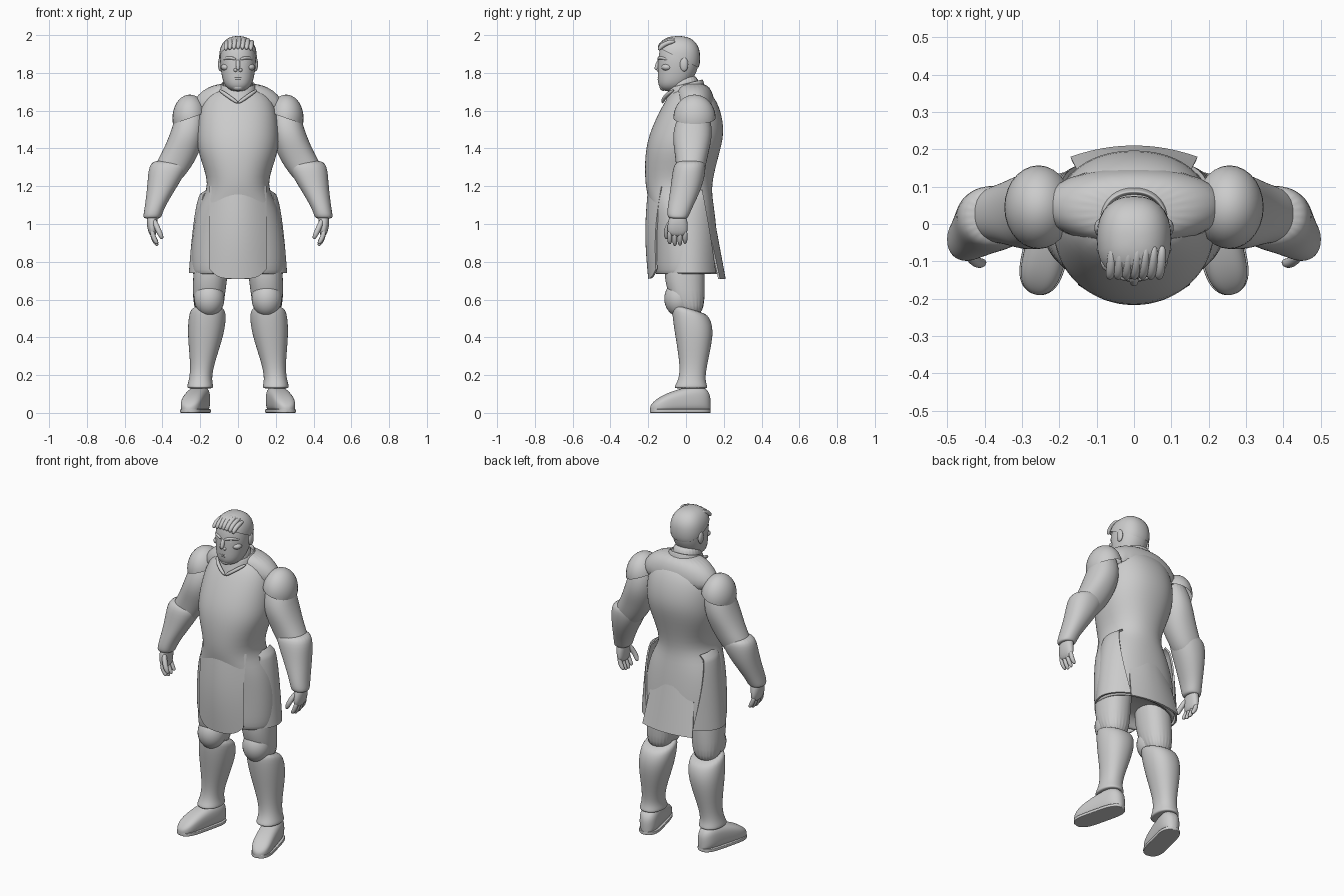
import bpy
import bmesh
from math import sin, cos, pi, copysign, radians
from mathutils import Matrix, Vector

cube = bpy.data.objects.get("Cube")
if cube:
    bpy.data.objects.remove(cube, do_unlink=True)

light_grey = bpy.data.materials.new("light_grey")
light_grey.use_nodes = True
light_grey.diffuse_color = (.6, .6, .6, 1)
for node in light_grey.node_tree.nodes:
    if node.type == "BSDF_PRINCIPLED":
        node.inputs["Base Color"].default_value = light_grey.diffuse_color


def finish(name, bm, rounding=0):
    """Turn a bmesh into a smooth shaded object."""
    bmesh.ops.recalc_face_normals(bm, faces=bm.faces[:])
    mesh = bpy.data.meshes.new(name)
    bm.to_mesh(mesh)
    bm.free()
    mesh.materials.append(light_grey)
    mesh.polygons.foreach_set("use_smooth", [True] * len(mesh.polygons))
    obj = bpy.data.objects.new(name, mesh)
    bpy.context.scene.collection.objects.link(obj)
    if rounding:
        modifier = obj.modifiers.new("rounding", "SUBSURF")
        modifier.levels = modifier.render_levels = rounding
    else:
        mesh.set_sharp_from_angle(angle=radians(40))


def ring(z, wide, front, back, x=0, lean=0, square=2.2, segments=24):
    """Rounded cross-section between a front and a back depth."""
    middle, depth = (front + back) / 2, (back - front) / 2
    points = []
    for i in range(segments):
        angle = 2 * pi * i / segments
        c, s = cos(angle), sin(angle)
        across = copysign(abs(c) ** (2 / square), c) * wide
        y = middle + copysign(abs(s) ** (2 / square), s) * depth
        points.append(Vector((x + across, y, z + lean * y)))
    return points


def skin(name, rings, side=1):
    """Join cross-sections into one closed, rounded body."""
    bm = bmesh.new()
    loops = [[bm.verts.new((p.x * side, p.y, p.z)) for p in points] for points in rings]
    for low, high in zip(loops, loops[1:]):
        for i in range(len(low)):
            j = (i + 1) % len(low)
            bm.faces.new((low[i], low[j], high[j], high[i]))
    bm.faces.new(loops[0])
    bm.faces.new(loops[-1])
    finish(name, bm, rounding=2)


def tube(name, path, radius, side=1, steps=6):
    """Round strand with thinner ends along a path rule."""
    points = [Vector(path(i / steps)) for i in range(steps + 1)]
    rings = []
    for i, point in enumerate(points):
        along = points[min(i + 1, steps)] - points[max(i - 1, 0)]
        turn = along.to_track_quat("Z", "Y")
        size = radius * (1 - .5 * (2 * i / steps - 1) ** 4)
        circle = ring(z=0, wide=size, front=-size, back=size, square=2, segments=8)
        rings.append([point + turn @ corner for corner in circle])
    skin(name, rings, side)


def ball(name, centre, radii, side=1, cut_normal=None, boxy=1):
    """Ellipsoid, optionally squared off or trimmed to a cap."""
    bm = bmesh.new()
    bmesh.ops.create_uvsphere(bm, u_segments=28, v_segments=18, radius=1)
    for v in bm.verts:
        shaped = Vector([copysign(abs(c) ** boxy, c) for c in v.co])
        v.co = Vector(centre) + shaped * Vector(radii)
    if cut_normal:
        bmesh.ops.bisect_plane(bm, geom=bm.verts[:] + bm.edges[:] + bm.faces[:],
                               plane_co=centre, plane_no=cut_normal, clear_inner=True)
        bmesh.ops.holes_fill(bm, edges=bm.edges[:], sides=0)
    for v in bm.verts:
        v.co.x *= side
    finish(name, bm)


def sheet(name, rule, side=1, count=20):
    """Thin hanging cloth from a surface rule."""
    bm = bmesh.new()
    grid = []
    for j in range(count + 1):
        row = [rule(2 * i / count - 1, j / count) for i in range(count + 1)]
        grid.append([bm.verts.new((x * side, y, z)) for x, y, z in row])
    for top, low in zip(grid, grid[1:]):
        for i in range(count):
            bm.faces.new((top[i], top[i + 1], low[i + 1], low[i]))
    bmesh.ops.recalc_face_normals(bm, faces=bm.faces[:])
    bmesh.ops.solidify(bm, geom=bm.faces[:], thickness=.01)
    finish(name, bm)


# Panels hanging from the waist
def front_panel(u, v):
    curl = (.07 - .03 * v) * u * u
    return .15 * u, curl - .2 - .015 * sin(pi * v), 1.2 - v * (.49 - .05 * u ** 4)


def back_panel(u, v):
    curl = (.05 - .02 * v) * u * u
    point = .03 * (1 - abs(u)) * (1 - v)
    return (.12 + .05 * v) * u, .13 + .08 * v - curl, 1.17 - .46 * v - point


def hip_panel(u, v):
    angle = u * (.4 + .55 * v)
    wide = .17 + .09 * v ** .35
    return wide * cos(angle), .02 + .17 * sin(angle), 1.18 - .44 * v


sheet("front_apron", front_panel)
sheet("back_apron", back_panel)

# Tunic with a hollow hem
skin("tunic", [
    ring(z=1.73, wide=.1, front=-.05, back=.09),
    ring(z=1.66, wide=.2, front=-.11, back=.17),
    ring(z=1.5, wide=.22, front=-.19, back=.21),
    ring(z=1.38, wide=.22, front=-.22, back=.18),
    ring(z=1.2, wide=.14, front=-.22, back=.13),
    ring(z=1.1, wide=.22, front=-.19, back=.15),
    ring(z=.9, wide=.25, front=-.17, back=.17),
    ring(z=.73, wide=.25, front=-.17, back=.18),
    ring(z=.73, wide=.23, front=-.15, back=.16),
    ring(z=.8, wide=.2, front=-.1, back=.1)])
skin("shoulder_yoke", [
    ring(z=1.75, wide=.1, front=-.03, back=.1),
    ring(z=1.7, wide=.22, front=-.06, back=.15),
    ring(z=1.55, wide=.29, front=-.06, back=.16)])

# Neck and collar
skin("neck", [ring(z=z, wide=.08, front=-.09, back=.07) for z in (1.6, 1.7, 1.8)])
skin("collar", [ring(z=z, wide=size, front=-size, back=size, lean=.25)
                for z, size in ((1.63, .13), (1.7, .1), (1.75, .09), (1.74, .08), (1.65, .07))])

# Head and hair
skin("head", [
    ring(z=1.7, wide=.03, front=-.12, back=-.03),
    ring(z=1.73, wide=.075, front=-.15, back=.01),
    ring(z=1.8, wide=.09, front=-.15, back=.06),
    ring(z=1.88, wide=.1, front=-.15, back=.075),
    ring(z=1.97, wide=.08, front=-.13, back=.05),
    ring(z=1.98, wide=.03, front=-.07, back=0)])
ball("hair", centre=(0, -.04, 1.88), radii=(.1, .115, .115), cut_normal=(0, .5, 1), boxy=.85)
for i in range(-3, 4):
    def lock_path(t):
        angle = .3 + 1.2 * t
        return i * .022 + .01 * t, -.05 - .1 * cos(angle), 1.9 + (.085 - .002 * i * i) * sin(angle)
    tube("hair_lock", lock_path, radius=.014)

# Face
tube("nose", lambda t: (0, -.14 - .02 * t, 1.87 - .055 * t), radius=.013)
for label, height, width in (("upper_lip", 1.776, .029), ("lower_lip", 1.765, .024)):
    ball(label, centre=(0, -.14, height), radii=(width, .01, .006))
ball("chin", centre=(0, -.12, 1.725), radii=(.03, .02, .02))

for label, side in (("left", 1), ("right", -1)):
    tube(label + "_brow", lambda t: (.01 + .07 * t, -.147 + .05 * t * t, 1.87 + .01 * sin(pi * t)),
         radius=.009, side=side)
    ball(label + "_eye", centre=(.037, -.13, 1.856), radii=(.015, .01, .006), side=side)
    ball(label + "_nostril", centre=(.013, -.145, 1.815), radii=(.01, .01, .01), side=side)
    ball(label + "_cheekbone", centre=(.06, -.1, 1.83), radii=(.03, .03, .02), side=side)
    ball(label + "_ear", centre=(.094, -.01, 1.845), radii=(.012, .022, .037), side=side)
    tube(label + "_neckline", lambda t: (.1 * t, -.124 + .06 * t * t, 1.64 + .07 * t),
         radius=.011, side=side)
    sheet(label + "_hip_panel", hip_panel, side)

    # Arm, shoulder plate and forearm guard
    skin(label + "_arm", [
        ring(z=1.65, wide=.06, front=0, back=.1, x=.25),
        ring(z=1.5, wide=.09, front=-.08, back=.15, x=.26),
        ring(z=1.38, wide=.1, front=-.06, back=.12, x=.3),
        ring(z=1.28, wide=.1, front=-.05, back=.1, x=.36),
        ring(z=1.2, wide=.06, front=-.05, back=.07, x=.39)], side)
    ball(label + "_pauldron", centre=(.255, .045, 1.56), radii=(.092, .112, .125),
         side=side, cut_normal=(.35, 0, 1))
    skin(label + "_gauntlet", [
        ring(z=1.34, wide=.08, front=-.04, back=.09, x=.36),
        ring(z=1.31, wide=.11, front=-.07, back=.11, x=.365),
        ring(z=1.2, wide=.08, front=-.08, back=.09, x=.4),
        ring(z=1.08, wide=.05, front=-.1, back=.03, x=.445),
        ring(z=1.03, wide=.05, front=-.1, back=.01, x=.455),
        ring(z=1.03, wide=.03, front=-.07, back=0, x=.455)], side)

    # Hand
    skin(label + "_palm", [
        ring(z=1.07, wide=.03, front=-.08, back=0, x=.45),
        ring(z=1, wide=.03, front=-.1, back=.01, x=.457),
        ring(z=.93, wide=.017, front=-.1, back=.01, x=.45)], side)
    for finger in range(4):
        y = -.086 + .027 * finger
        reach = .09 - .01 * abs(finger - 1.4)
        tube(label + "_finger", lambda t: (.455 - .03 * t * t, y, .97 - reach * t),
             radius=.014, side=side)
    tube(label + "_thumb", lambda t: (.45 - .05 * t, -.07 - .035 * sin(2 * t), 1.03 - .11 * t),
         radius=.016, side=side)

    # Leg and boot
    skin(label + "_leg", [
        ring(z=.9, wide=.1, front=-.1, back=.1, x=.13),
        ring(z=.7, wide=.09, front=-.13, back=.1, x=.15),
        ring(z=.5, wide=.08, front=-.04, back=.1, x=.16)], side)
    ball(label + "_knee", centre=(.152, -.035, .605), radii=(.08, .08, .095), side=side)
    skin(label + "_boot", [
        ring(z=.56, wide=.08, front=-.06, back=.1, x=.16, lean=-.3),
        ring(z=.54, wide=.1, front=-.08, back=.13, x=.16, lean=-.3),
        ring(z=.42, wide=.1, front=-.06, back=.15, x=.17),
        ring(z=.25, wide=.06, front=-.03, back=.11, x=.19),
        ring(z=.17, wide=.06, front=-.04, back=.1, x=.2),
        ring(z=.13, wide=.075, front=-.07, back=.12, x=.2),
        ring(z=.13, wide=.05, front=-.04, back=.1, x=.2)], side)

    # Foot and sole, turned slightly outwards
    forward, up = Vector((.25, -1, 0)).normalized(), Vector((0, 0, 1))
    frame = Matrix((up.cross(forward), up, forward)).transposed()
    heel = Vector((.185, .13, 0))
    for part, square, grow in (("foot", 2.8, 1), ("sole", 8, 1.07)):
        rings = []
        for i in range(13):
            t = .5 - .5 * cos(pi * (i + .5) / 13)
            end = (1 - abs(2 * t - 1) ** 5) ** .5
            height = (.15 - .09 * t * t) * (.4 + .6 * end) if part == "foot" else .02
            outline = ring(z=.33 * t, wide=.058 * end * grow, front=0, back=height, square=square)
            rings.append([heel + frame @ corner for corner in outline])
        skin(label + "_" + part, rings, side)
